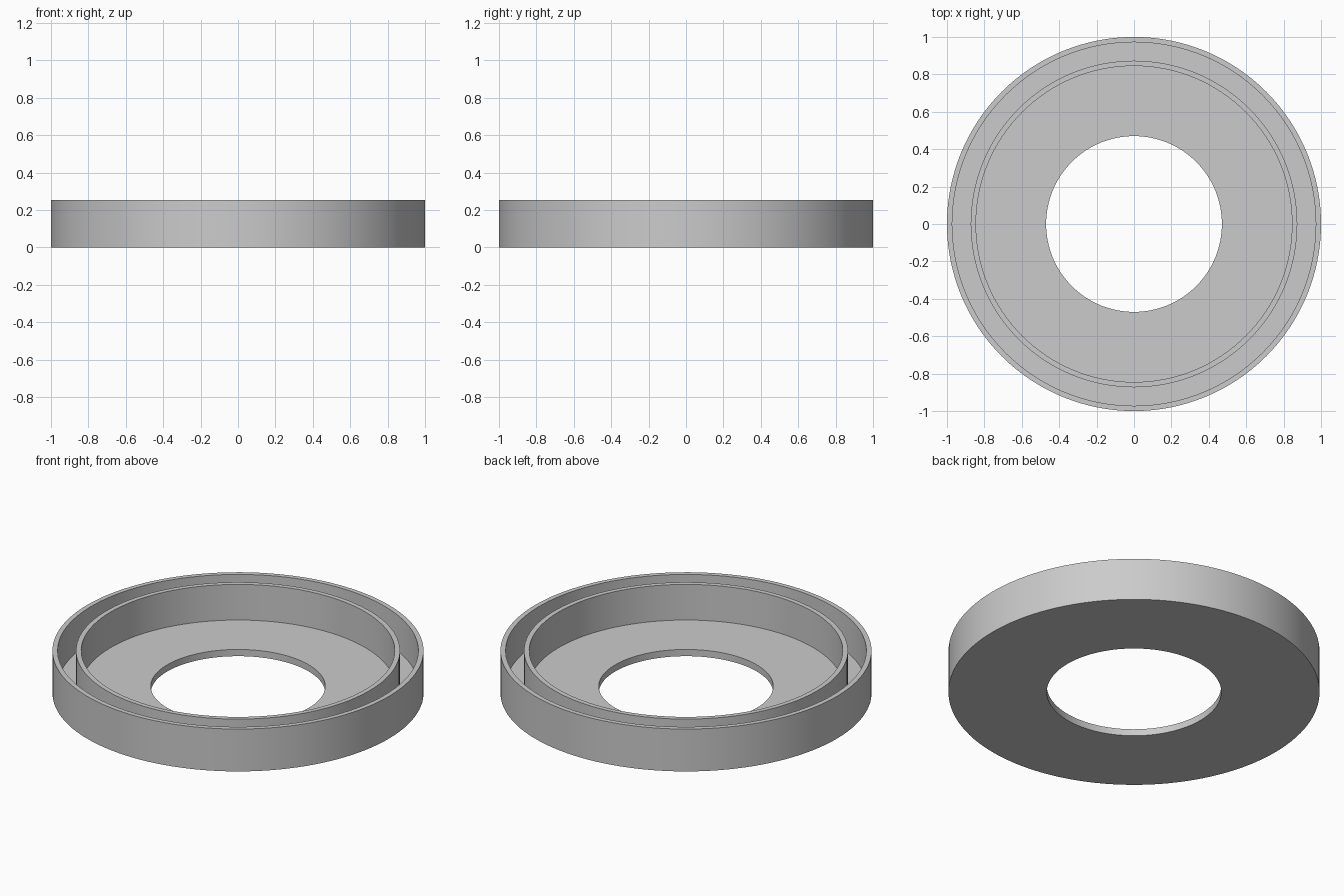
import bpy
import bmesh
from math import radians

SEGMENTS = 128
HEIGHT = 0.252
FLOOR = 0.04

cube = bpy.data.objects.get("Cube")
if cube:
    bpy.data.objects.remove(cube, do_unlink=True)

grey = bpy.data.materials.new("light grey")
grey.use_nodes = True
colour = (0.6, 0.6, 0.6, 1)
grey.diffuse_color = colour
grey.node_tree.nodes["Principled BSDF"].inputs["Base Color"].default_value = colour

# Closed cross-section (radius, height): floor with a hole, inner wall, groove, outer wall
profile = [
    (0.47, 0), (1.0, 0), (1.0, HEIGHT), (0.972, HEIGHT), (0.972, FLOOR),
    (0.873, FLOOR), (0.873, HEIGHT), (0.845, HEIGHT), (0.845, FLOOR), (0.47, FLOOR),
]

# Spin the cross-section about the z axis
bm = bmesh.new()
verts = [bm.verts.new((r, 0, z)) for r, z in profile]
edges = [bm.edges.new((a, b)) for a, b in zip(verts, verts[1:] + verts[:1])]
bmesh.ops.spin(bm, geom=verts + edges, cent=(0, 0, 0), axis=(0, 0, 1),
               angle=radians(360), steps=SEGMENTS, use_merge=True)
bmesh.ops.remove_doubles(bm, verts=bm.verts, dist=0.0001)
bmesh.ops.recalc_face_normals(bm, faces=bm.faces)

mesh = bpy.data.meshes.new("grooved_ring")
bm.to_mesh(mesh)
bm.free()
ring = bpy.data.objects.new("grooved_ring", mesh)
bpy.context.collection.objects.link(ring)
mesh.materials.append(grey)

# Smooth walls with crisp rims
bpy.ops.object.select_all(action="DESELECT")
ring.select_set(True)
bpy.context.view_layer.objects.active = ring
bpy.ops.object.shade_smooth_by_angle(angle=radians(30))
